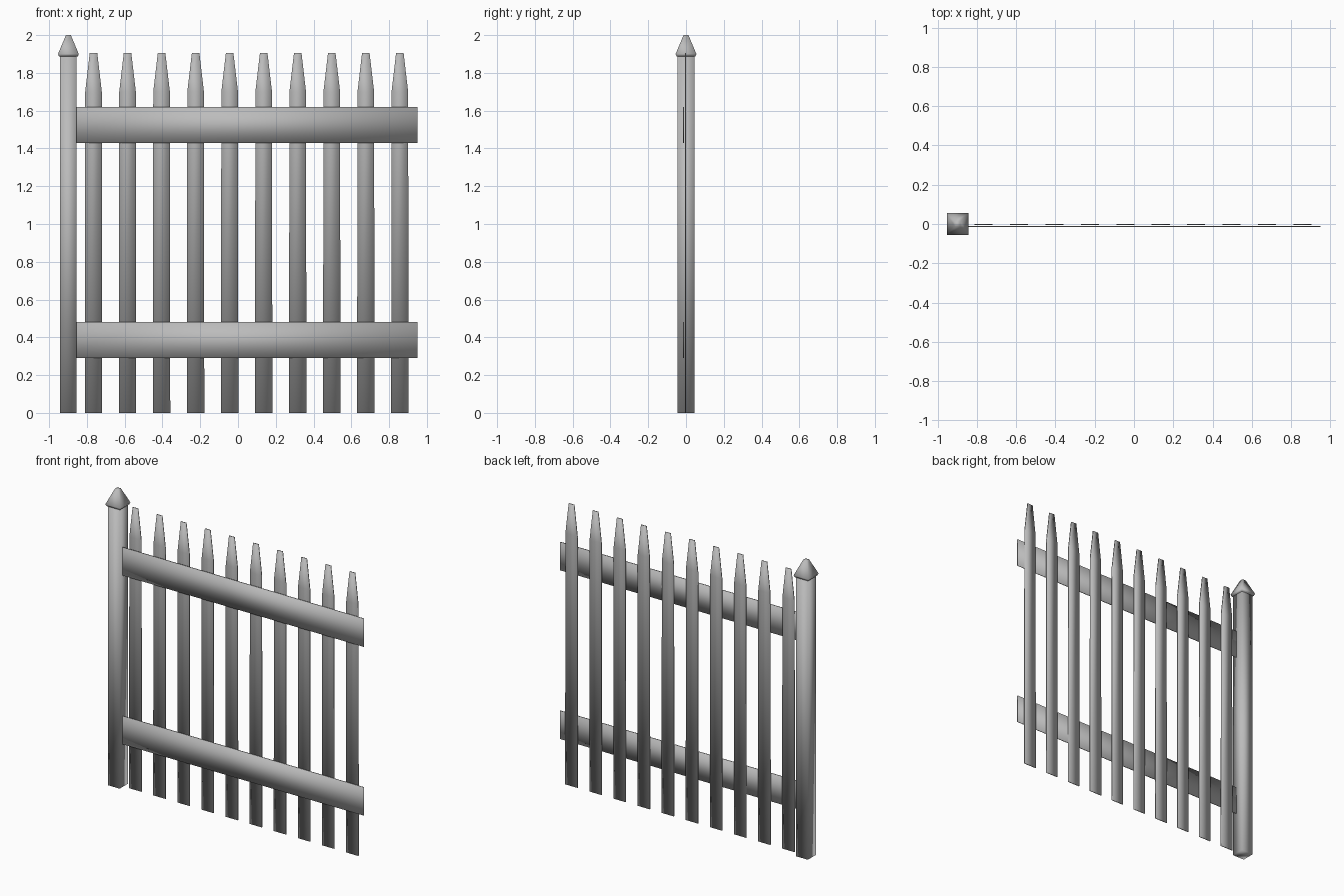
import bpy
import bmesh

cube = bpy.data.objects.get("Cube")
if cube:
    bpy.data.objects.remove(cube, do_unlink=True)

grey = bpy.data.materials.new("plain_grey")
grey.use_nodes = True
colour = (0.5, 0.5, 0.5, 1)
grey.diffuse_color = colour
grey.node_tree.nodes["Principled BSDF"].inputs["Base Color"].default_value = colour


def stacked(name, x, y, sections):
    """Soft-shaded closed column of rectangles: (z, half width, half depth)."""
    bm = bmesh.new()
    rings = []
    for z, w, d in sections:
        corners = ((-w, -d), (w, -d), (w, d), (-w, d))
        rings.append([bm.verts.new((x + cx, y + cy, z)) for cx, cy in corners])
    for low, high in zip(rings, rings[1:]):
        for i in range(4):
            j = (i + 1) % 4
            bm.faces.new((low[i], low[j], high[j], high[i]))
    bm.faces.new(rings[0][::-1])
    bm.faces.new(rings[-1])
    for face in bm.faces:
        face.smooth = True
    mesh = bpy.data.meshes.new(name)
    bm.to_mesh(mesh)
    bm.free()
    mesh.materials.append(grey)
    obj = bpy.data.objects.new(name, mesh)
    bpy.context.collection.objects.link(obj)
    return obj


# Square end post with its pointed cap
POST_X = -0.898
stacked("post", POST_X, 0, [(0, 0.044, 0.044), (1.89, 0.044, 0.044)])
stacked("post_cap", POST_X, 0,
        [(1.887, 0.05, 0.05), (1.9, 0.055, 0.055), (2.0, 0.013, 0.013)])

# Thin pickets with tapered, blunt tips
THIN = 0.003
for i in range(10):
    stacked(f"picket_{i + 1}", -0.765 + 0.1802 * i, -0.002,
            [(0, 0.046, THIN), (1.7, 0.044, THIN), (1.905, 0.02, THIN)])

# Two horizontal rails in front of the pickets
for name, z in (("lower_rail", 0.29), ("upper_rail", 1.43)):
    stacked(name, 0.047, -0.013, [(z, 0.903, THIN), (z + 0.19, 0.903, THIN)])
